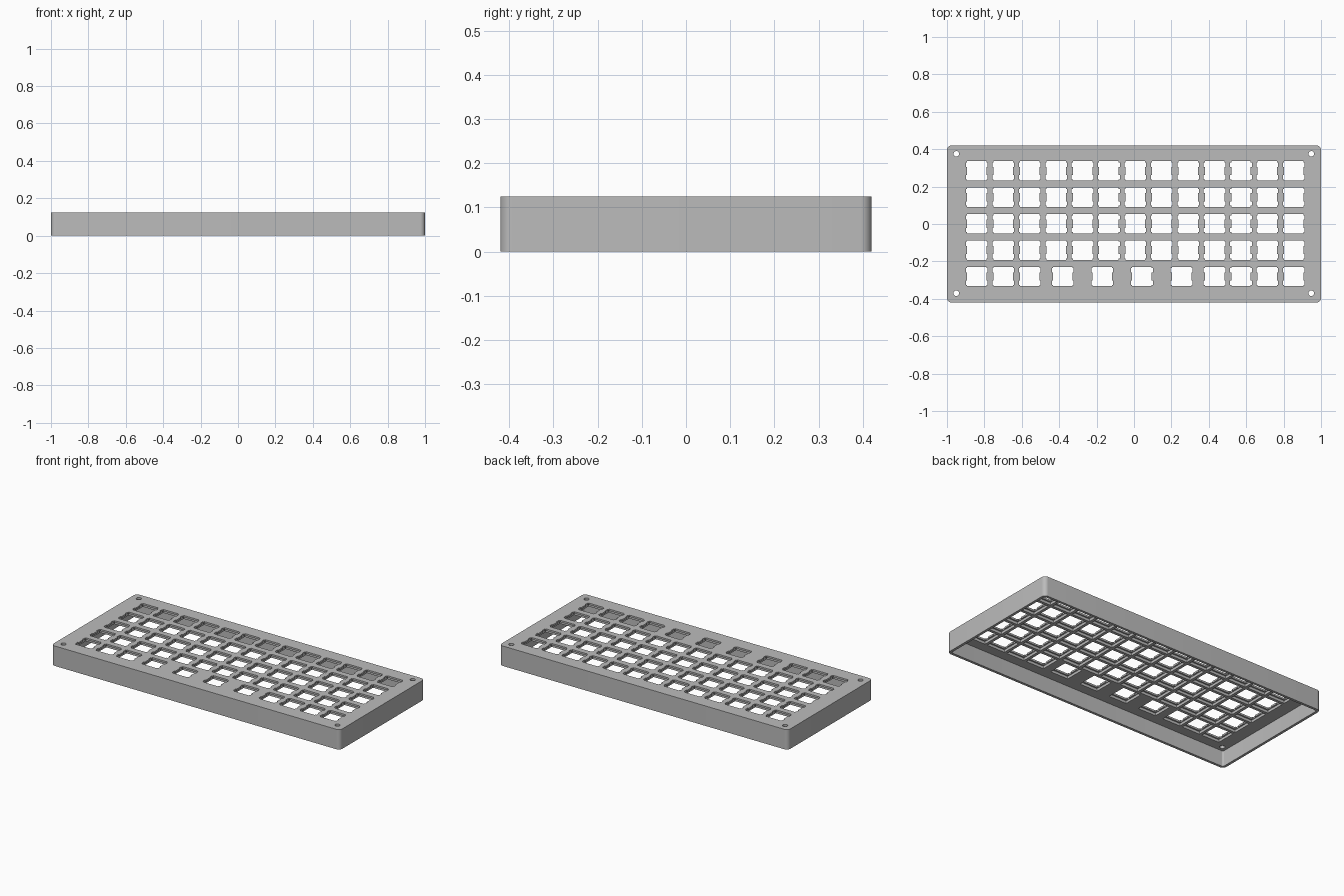
import bpy, bmesh
from math import sin, cos, pi
from mathutils import Vector

cube = bpy.data.objects.get("Cube")
if cube:
    bpy.data.objects.remove(cube, do_unlink=True)

# Overall sizes
HALF_X, HALF_Y, HEIGHT = 1.0, 0.42, 0.125
WALL, CORNER = 0.016, 0.026
PLATE, RIBS = 0.011, 0.027      # depths below the top surface
PITCH = 0.1412


def arc(cx, cy, r, start, sweep, steps):
    return [(cx + r * cos(start + sweep * i / steps),
             cy + r * sin(start + sweep * i / steps)) for i in range(steps + 1)]


def rounded_rect(hx, hy, r):
    pts = []
    for k, (sx, sy) in enumerate([(1, 1), (-1, 1), (-1, -1), (1, -1)]):
        pts += arc(sx * (hx - r), sy * (hy - r), r, k * pi / 2, pi / 2, 8)
    return pts


def rect(cx, cy, h):
    return [(cx + h, cy + h), (cx - h, cy + h), (cx - h, cy - h), (cx + h, cy - h)]


def switch_hole(cx, cy):
    """Square opening with two clip notches on each side."""
    h, n, lo, hi = 0.052, 0.058, 0.022, 0.045
    side = [(h, lo), (n, lo), (n, hi), (h, hi), (h, h)]
    upper = side + [(-x, y) for x, y in reversed(side)]
    return [(cx + x, cy + y) for x, y in upper + [(-x, -y) for x, y in upper]]


bm = bmesh.new()


def loop(points, z):
    verts = [bm.verts.new((x, y, z)) for x, y in points]
    for a, b in zip(verts, verts[1:] + verts[:1]):
        bm.edges.new((a, b))
    return verts


def wall(a, b):
    n = len(a)
    for i in range(n):
        j = (i + 1) % n
        bm.faces.new((a[i], a[j], b[j], b[i]))


def fill(loops):
    edges = [bm.edges.get((a, b)) for l in loops for a, b in zip(l, l[1:] + l[:1])]
    bmesh.ops.triangle_fill(bm, edges=edges, use_beauty=True, normal=Vector((0, 0, 1)))


# Key positions: four full rows, and a bottom row with four wide keys
full_row = list(range(13))
bottom_row = [0, 1, 2, 3.25, 4.75, 6.25, 7.75, 9, 10, 11, 12]
keys = [(-0.84 + PITCH * c, 0.284 - PITCH * r)
        for r in range(5) for c in (bottom_row if r == 4 else full_row)]

# Outer shell and inner cavity
outer = rounded_rect(HALF_X, HALF_Y, CORNER)
inner = rounded_rect(HALF_X - WALL, HALF_Y - WALL, CORNER - WALL)
outer_top, outer_low = loop(outer, HEIGHT), loop(outer, 0)
inner_top, inner_low = loop(inner, HEIGHT - RIBS), loop(inner, 0)
wall(outer_top, outer_low)
wall(inner_top, inner_low)
fill([outer_low, inner_low])

top_loops, under_loops = [outer_top], [inner_top]

# Switch openings with a wider pocket beneath, leaving ribs between them
for x, y in keys:
    a = loop(switch_hole(x, y), HEIGHT)
    b = loop(switch_hole(x, y), HEIGHT - PLATE)
    c = loop(rect(x, y, 0.0615), HEIGHT - PLATE)
    d = loop(rect(x, y, 0.0615), HEIGHT - RIBS)
    wall(a, b)
    fill([b, c])
    wall(c, d)
    top_loops.append(a)
    under_loops.append(d)

# Corner screw holes
for x in (-0.95, 0.948):
    for y in (-0.37, 0.375):
        ring = arc(x, y, 0.015, 0, 2 * pi, 20)[:-1]
        a, b = loop(ring, HEIGHT), loop(ring, HEIGHT - RIBS)
        wall(a, b)
        top_loops.append(a)
        under_loops.append(b)

fill(top_loops)
fill(under_loops)
bmesh.ops.recalc_face_normals(bm, faces=bm.faces)

mesh = bpy.data.meshes.new("keyboard_case")
bm.to_mesh(mesh)
bm.free()
case = bpy.data.objects.new("keyboard_case", mesh)
bpy.context.collection.objects.link(case)

# Grey material
grey = bpy.data.materials.new("plain_grey")
grey.use_nodes = True
color = (0.5, 0.5, 0.5, 1)
grey.diffuse_color = color
grey.node_tree.nodes["Principled BSDF"].inputs["Base Color"].default_value = color
mesh.materials.append(grey)

bpy.ops.object.select_all(action='DESELECT')
case.select_set(True)
bpy.context.view_layer.objects.active = case
bpy.ops.object.shade_smooth_by_angle(angle=pi / 6)
